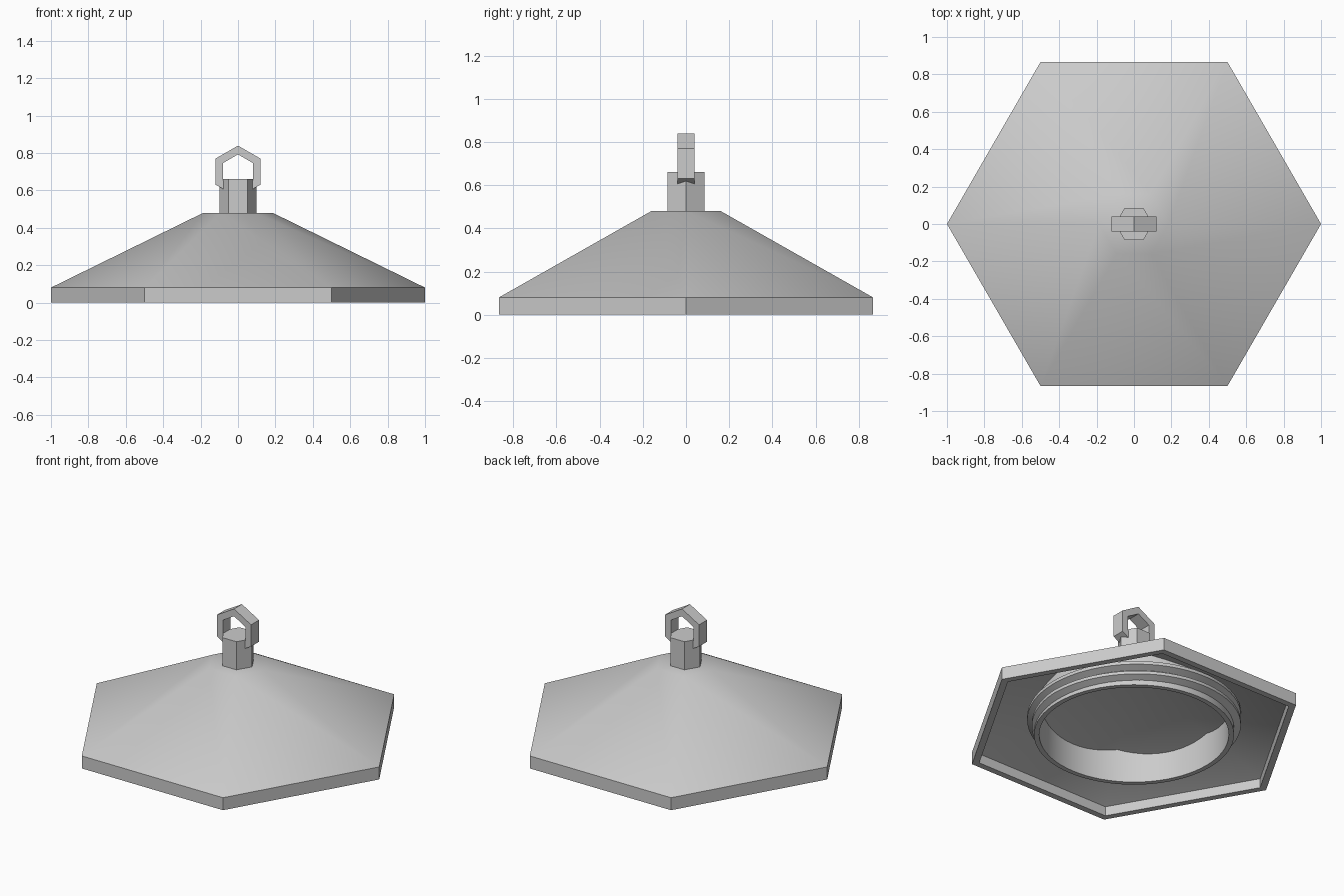
import bpy
import bmesh
from math import cos, sin, pi, radians

if "Cube" in bpy.data.objects:
    bpy.data.objects.remove(bpy.data.objects["Cube"])

grey = bpy.data.materials.new("light_grey")
grey.use_nodes = True
grey.diffuse_color = (0.6, 0.6, 0.6, 1)
grey.node_tree.nodes["Principled BSDF"].inputs["Base Color"].default_value = (0.6, 0.6, 0.6, 1)


def finish(name, bm):
    """Turn a bmesh into a shaded object."""
    bmesh.ops.recalc_face_normals(bm, faces=bm.faces)
    mesh = bpy.data.meshes.new(name)
    bm.to_mesh(mesh)
    bm.free()
    mesh.materials.append(grey)
    obj = bpy.data.objects.new(name, mesh)
    bpy.context.collection.objects.link(obj)
    bpy.ops.object.select_all(action='DESELECT')
    obj.select_set(True)
    bpy.context.view_layer.objects.active = obj
    bpy.ops.object.shade_smooth_by_angle(angle=radians(32))


def bridge(bm, a, b):
    """Fill a closed band of quads between two equal rows of vertices."""
    n = len(a)
    for i in range(n):
        j = (i + 1) % n
        bm.faces.new((a[i], a[j], b[j], b[i]))


def ring(bm, r, z, n=6):
    """Row of vertices around the axis; z is a height or a function of angle."""
    angles = [2 * pi * i / n for i in range(n)]
    return [bm.verts.new((r * cos(t), r * sin(t), z(t) if callable(z) else z)) for t in angles]


# Hollow six-sided shade with an upright rim and a pointed underside
rim_inner, ceiling_low, ceiling_high = 0.955, 0.06, 0.42
bm = bmesh.new()
profile = [(0.185, 0.48), (1, 0.08), (1, 0), (rim_inner, 0), (rim_inner, ceiling_low)]
rows = [ring(bm, r, z) for r, z in profile]
for a, b in zip(rows, rows[1:]):
    bridge(bm, a, b)
bm.faces.new(rows[0])
apex = bm.verts.new((0, 0, ceiling_high))
for i in range(6):
    bm.faces.new((rows[-1][i], rows[-1][(i + 1) % 6], apex))
finish("shade", bm)


# Round collar whose top follows the sloping underside of the shade
def under_roof(r):
    flat = rim_inner * cos(pi / 6)

    def height(t):
        reach = max(r * cos(t - radians(30 + 60 * k)) for k in range(6))
        return ceiling_high - (ceiling_high - ceiling_low) * reach / flat + 0.01
    return height


bm = bmesh.new()
inner, outer = 0.55, 0.58
rows = [ring(bm, inner, under_roof(inner), 72), ring(bm, inner, 0, 72),
        ring(bm, outer, 0, 72), ring(bm, outer, under_roof(outer), 72)]
for a, b in zip(rows, rows[1:] + rows[:1]):
    bridge(bm, a, b)
finish("collar", bm)

# Screw thread winding around the collar, tapering at its ends
bm = bmesh.new()
steps, turns = 140, 2
rows = []
for i in range(steps + 1):
    f = i / steps
    t = 2 * pi * turns * f - pi / 3
    crest = 0.578 + 0.042 * min(1, f * 12, (1 - f) * 12)
    rows.append([bm.verts.new((r * cos(t), r * sin(t), 0.04 + 0.13 * f + dz))
                 for r, dz in ((0.575, -0.032), (crest, -0.01), (crest, 0.01), (0.575, 0.03))])
for a, b in zip(rows, rows[1:]):
    bridge(bm, a, b)
bm.faces.new(rows[0])
bm.faces.new(rows[-1])
finish("thread", bm)

# Six-sided post
bm = bmesh.new()
low, high = ring(bm, 0.1, 0.46), ring(bm, 0.1, 0.66)
bridge(bm, low, high)
bm.faces.new(low)
bm.faces.new(high)
finish("post", bm)

# Six-sided hanging link, upright, set into the post
bm = bmesh.new()
rows = []
for r, y in ((0.139, -0.04), (0.139, 0.04), (0.092, 0.04), (0.092, -0.04)):
    rows.append([bm.verts.new((r * sin(k * pi / 3), y, 0.7 + r * cos(k * pi / 3)))
                 for k in range(6)])
for a, b in zip(rows, rows[1:] + rows[:1]):
    bridge(bm, a, b)
finish("hanging_link", bm)
